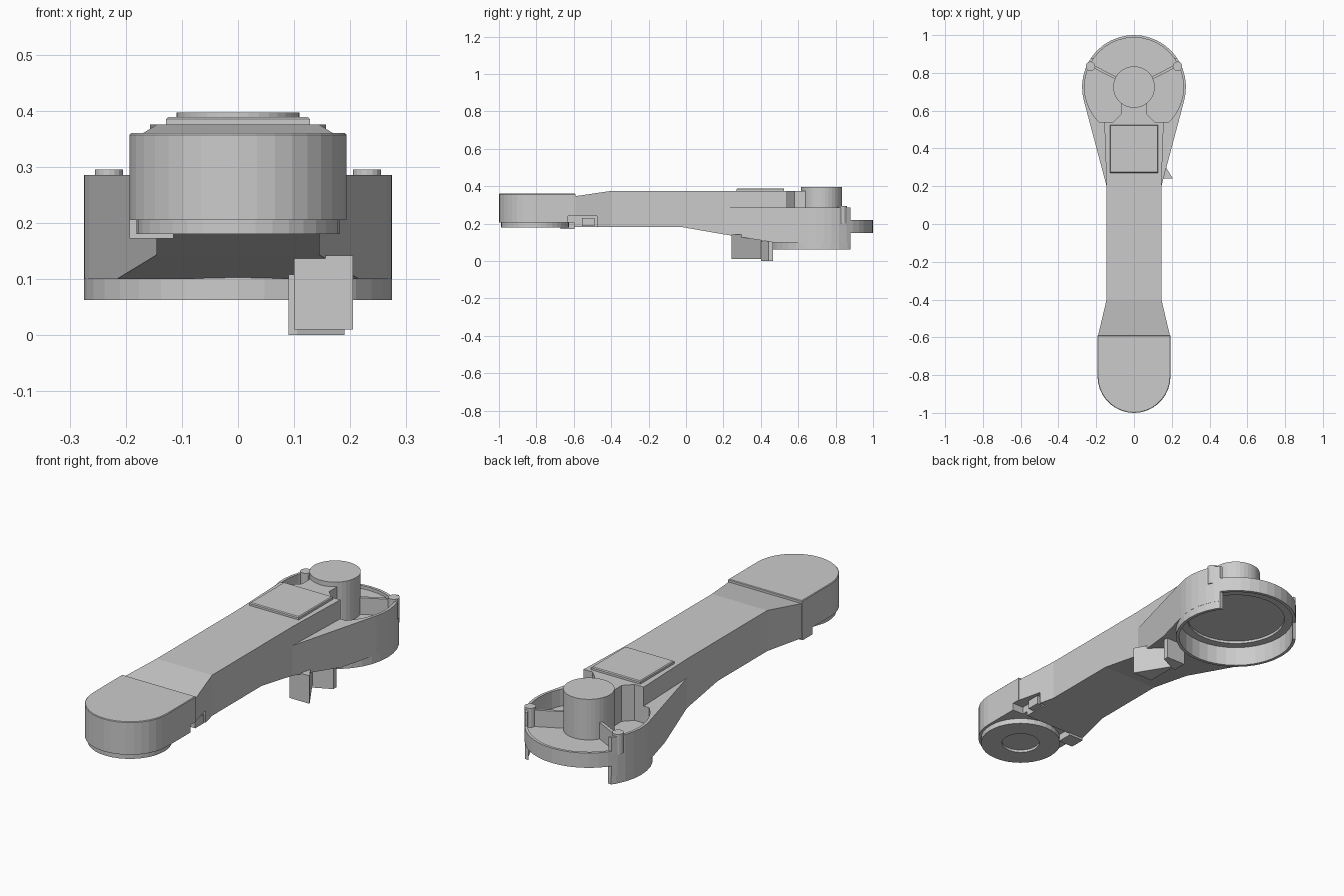
import bpy, bmesh, math

if "Cube" in bpy.data.objects:
    bpy.data.objects.remove(bpy.data.objects["Cube"])

BIG = (0, 0.725)      # centre of the large end
SMALL = (0, -0.807)   # centre of the small end


def prism(name, pts, lo, hi, axis='Z', bevel=0):
    """Extrude a 2D outline: axis Z takes (x, y) points, axis X takes (y, z)."""
    bm = bmesh.new()
    co = (lambda p: (p[0], p[1], lo)) if axis == 'Z' else (lambda p: (lo, p[0], p[1]))
    face = bm.faces.new([bm.verts.new(co(p)) for p in pts])
    new = bmesh.ops.extrude_face_region(bm, geom=[face])['geom']
    top = [v for v in new if isinstance(v, bmesh.types.BMVert)]
    d = hi - lo
    bmesh.ops.translate(bm, verts=top, vec=(0, 0, d) if axis == 'Z' else (d, 0, 0))
    bmesh.ops.recalc_face_normals(bm, faces=bm.faces)
    if bevel:
        edges = [e for e in bm.edges if e.verts[0] in top and e.verts[1] in top]
        bmesh.ops.bevel(bm, geom=edges, offset=bevel, segments=1, affect='EDGES')
    me = bpy.data.meshes.new(name)
    bm.to_mesh(me)
    bm.free()
    ob = bpy.data.objects.new(name, me)
    bpy.context.collection.objects.link(ob)
    return ob


def arc(c, r, a0, a1, n):
    return [(c[0] + r * math.cos(math.radians(a0 + (a1 - a0) * i / n)),
             c[1] + r * math.sin(math.radians(a0 + (a1 - a0) * i / n))) for i in range(n + 1)]


def cyl(name, c, r, lo, hi, n=36, bevel=0):
    return prism(name, arc(c, r, 0, 360, n)[:-1], lo, hi, bevel=bevel)


def box(name, x0, x1, y0, y1, z0, z1, bevel=0):
    return prism(name, [(x0, y0), (x1, y0), (x1, y1), (x0, y1)], z0, z1, bevel=bevel)


def mirror(pts):
    return pts + [(-x, y) for x, y in reversed(pts)]


def boolean(ob, cutter, op='DIFFERENCE', keep=False):
    m = ob.modifiers.new("bool", 'BOOLEAN')
    m.operation, m.object, m.solver = op, cutter, 'EXACT'
    bpy.context.view_layer.objects.active = ob
    bpy.ops.object.modifier_apply(modifier=m.name)
    if not keep:
        bpy.data.objects.remove(cutter, do_unlink=True)


# Arm: plan outline intersected with side profile
arm = prism("arm", mirror([(0.192, -0.60), (0.19, -0.59), (0.145, -0.4), (0.145, 0.2),
                           (0.157, 0.54), (0.11, 0.54), (0.07, 0.58), (0.07, 0.66)]), 0, 0.5)
boolean(arm, prism("side", [(-0.7, 0.183), (-0.03, 0.183), (0.2, 0.143), (0.2, 0.2), (0.7, 0.2),
                            (0.7, 0.375), (-0.4, 0.375), (-0.59, 0.347), (-0.7, 0.347)],
                   -0.4, 0.4, 'X'), 'INTERSECT')

# Large end: tapered shell with round skirt
shell = prism("large_end_shell", arc(BIG, 0.275, -15, 195, 24) + [(-0.145, 0.2), (0.145, 0.2)], 0.1, 0.285)
boolean(shell, prism("slope", [(0.1, 0), (0.46, 0), (0.46, 0.101), (0.2, 0.143), (0.1, 0.16)],
                     -0.4, 0.4, 'X'))
boolean(shell, cyl("skirt", BIG, 0.2745, 0.063, 0.13), 'UNION')

# Round recesses underneath
boolean(shell, cyl("bore", BIG, 0.26, 0, 0.156))
boolean(shell, cyl("inner_bore", BIG, 0.222, 0.1, 0.168))

# Open pocket on top
pocket = arc(BIG, 0.262, -45, 225, 30)
boolean(shell, prism("pocket", pocket, 0.205, 0.5))

# Rear rim is lowered on top and cut away below
boolean(shell, box("rear_low", -0.4, 0.4, 0.88, 1.2, 0, 0.15))
boolean(shell, box("rear_high", -0.4, 0.4, 0.88, 1.2, 0.22, 0.5))

# Hub, screw posts and ribs in the pocket
cyl("hub", BIG, 0.11, 0.2, 0.397)
for side, s in (("left", -1), ("right", 1)):
    cyl("screw_post_" + side, (s * 0.23, 0.835), 0.025, 0.2, 0.295, 16)
    prism("rib_" + side, [(s * 0.085, 0.775), (s * 0.093, 0.763), (s * 0.223, 0.83), (s * 0.215, 0.842)],
          0.2, 0.283)

# Raised pad on the arm
box("pad", -0.128, 0.128, 0.27, 0.525, 0.37, 0.389, bevel=0.004)

# Small end: rounded cap, collar and recess
cap = prism("small_end_cap", arc(SMALL, 0.193, 180, 360, 18) + [(0.193, -0.59), (-0.193, -0.59)],
            0.205, 0.36, bevel=0.003)
collar = cyl("small_end_collar", SMALL, 0.181, 0.18, 0.207)
boolean(collar, cyl("collar_recess", SMALL, 0.085, 0.1, 0.192))

# Side notch with catch, and tab on the other side
notch = box("notch", 0.135, 0.3, -0.63, -0.475, 0.1, 0.24)
boolean(arm, notch, keep=True)
boolean(cap, notch)
box("notch_catch", 0.12, 0.165, -0.555, -0.49, 0.188, 0.23)
box("tab", -0.193, -0.115, -0.67, -0.595, 0.172, 0.22)

# Hanging bracket under the neck
prism("bracket_wedge", [(0.1, 0.242), (0.205, 0.242), (0.105, 0.405), (0.1, 0.405)], 0.01, 0.142)
prism("bracket_foot", [(0.09, 0.40), (0.105, 0.40), (0.19, 0.44), (0.19, 0.465), (0.09, 0.465)], 0, 0.108)
